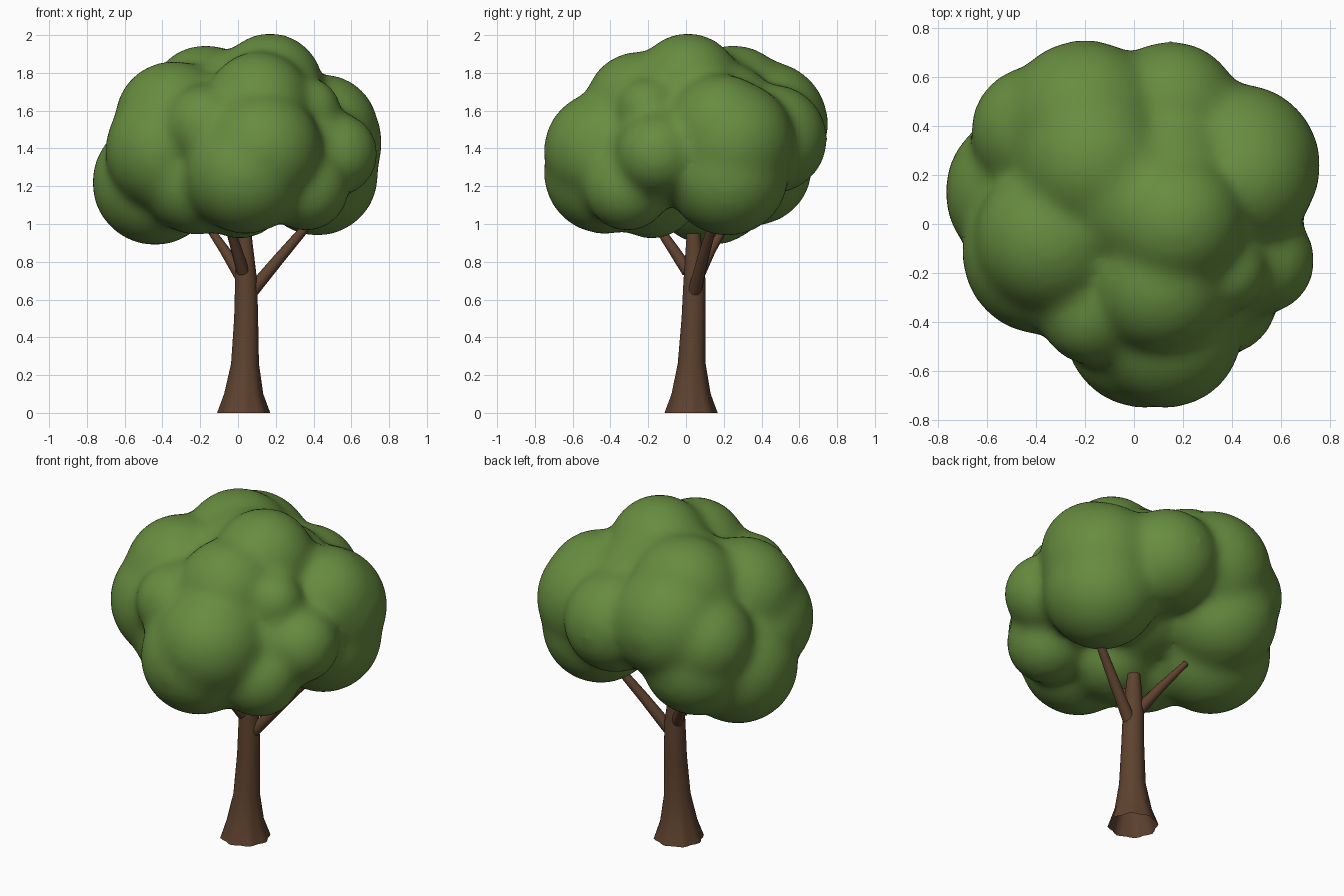
import bpy, bmesh, math
from mathutils import Vector, Matrix

if "Cube" in bpy.data.objects:
    bpy.data.objects.remove(bpy.data.objects["Cube"])


def material(name, rgb):
    m = bpy.data.materials.new(name)
    m.diffuse_color = (*rgb, 1)
    m.use_nodes = True
    m.node_tree.nodes["Principled BSDF"].inputs["Base Color"].default_value = m.diffuse_color
    return m


LEAF = material("leaf green", (0.136, 0.265, 0.051))
BARK = material("bark brown", (0.112, 0.054, 0.028))


def finish(bm, name, mat):
    me = bpy.data.meshes.new(name)
    bm.to_mesh(me)
    bm.free()
    me.materials.append(mat)
    ob = bpy.data.objects.new(name, me)
    bpy.context.collection.objects.link(ob)
    return ob


def smooth(ob):
    bpy.ops.object.select_all(action='DESELECT')
    bpy.context.view_layer.objects.active = ob
    ob.select_set(True)
    bpy.ops.object.shade_smooth_by_angle(angle=math.radians(40))


def tube(name, rings, sides, flare=0.0):
    """Tapered tube through (x, y, z, radius) rings; flare ripples the first rings."""
    bm = bmesh.new()
    loops = []
    axis = Vector(rings[-1][:3]) - Vector(rings[0][:3])
    turn = Vector((0, 0, 1)).rotation_difference(axis) if not flare else Matrix.Identity(3).to_quaternion()
    for i, (x, y, z, r) in enumerate(rings):
        ring = []
        for k in range(sides):
            a = math.tau * k / sides
            rr = r * (1 + flare * math.cos(8 * a) / (1 + 2 * i))
            offset = turn @ Vector((rr * math.cos(a), rr * math.sin(a), 0))
            ring.append(bm.verts.new(Vector((x, y, z)) + offset))
        loops.append(ring)
    for lo, hi in zip(loops, loops[1:]):
        for k in range(sides):
            n = (k + 1) % sides
            bm.faces.new((lo[k], lo[n], hi[n], hi[k]))
    if not flare:                       # the trunk stays open underneath
        bm.faces.new(loops[0][::-1])
    bm.faces.new(loops[-1])
    smooth(finish(bm, name, BARK))


# Trunk with a rippled root flare
tube("trunk", [(0.03, 0.027, 0, 0.134), (0.03, 0.027, 0.1, 0.102), (0.037, 0.03, 0.26, 0.073),
               (0.043, 0.04, 0.5, 0.063), (0.043, 0.045, 0.7, 0.058), (0.035, 0.04, 0.95, 0.036)],
     32, flare=0.05)

# Branches
tube("right_branch", [(0.07, 0.045, 0.64, 0.036), (0.22, 0.09, 0.82, 0.03), (0.40, 0.15, 1.03, 0.022)], 12)
tube("left_branch", [(0.03, 0.05, 0.70, 0.036), (-0.07, 0.13, 0.86, 0.027), (-0.18, 0.23, 1.02, 0.017)], 12)
tube("front_branch", [(0.025, 0.01, 0.75, 0.034), (-0.01, -0.07, 0.87, 0.029), (-0.06, -0.18, 1.03, 0.02)], 12)

# Canopy lobes: x, y, z, radius
lobes = [
    (0.00, 0.03, 1.45, 0.39),     # core
    (-0.03, 0.12, 1.60, 0.33),    # upper core
    (0.14, 0.20, 1.57, 0.29),
    (0.13, -0.44, 1.39, 0.315),   # front
    (0.04, -0.43, 1.27, 0.325),   # lower front
    (0.01, -0.18, 1.18, 0.26),    # under front
    (0.11, -0.25, 1.63, 0.285),   # upper front
    (0.17, 0.01, 1.73, 0.283),    # crown
    (-0.17, -0.36, 1.52, 0.22),   # front left
    (-0.22, -0.18, 1.23, 0.29),
    (-0.34, -0.06, 1.55, 0.315),  # left
    (-0.37, -0.12, 1.39, 0.335),
    (-0.44, 0.13, 1.22, 0.335),   # lower left
    (-0.33, 0.36, 1.30, 0.31),    # lower back left
    (-0.40, 0.38, 1.45, 0.27),
    (-0.17, 0.25, 1.64, 0.31),    # back top
    (-0.20, 0.42, 1.53, 0.335),   # back
    (0.15, 0.46, 1.45, 0.29),
    (0.45, 0.19, 1.50, 0.295),    # right
    (0.43, 0.24, 1.43, 0.335),
    (0.42, 0.22, 1.26, 0.325),    # lower right
    (0.52, -0.15, 1.37, 0.223),
    (0.36, -0.14, 1.37, 0.28),
    (0.38, -0.20, 1.61, 0.165),
    (0.36, -0.31, 1.19, 0.23),
]
bm = bmesh.new()
for x, y, z, r in lobes:
    bmesh.ops.create_icosphere(bm, subdivisions=4, radius=r, matrix=Matrix.Translation((x, y, z)))
canopy = finish(bm, "canopy", LEAF)

# Fuse the lobes and soften the creases
fuse = canopy.modifiers.new("fuse", 'REMESH')
fuse.mode = 'VOXEL'
fuse.voxel_size = 0.025
fuse.use_smooth_shade = True
soften = canopy.modifiers.new("soften", 'SMOOTH')
soften.factor = 0.5
soften.iterations = 26
